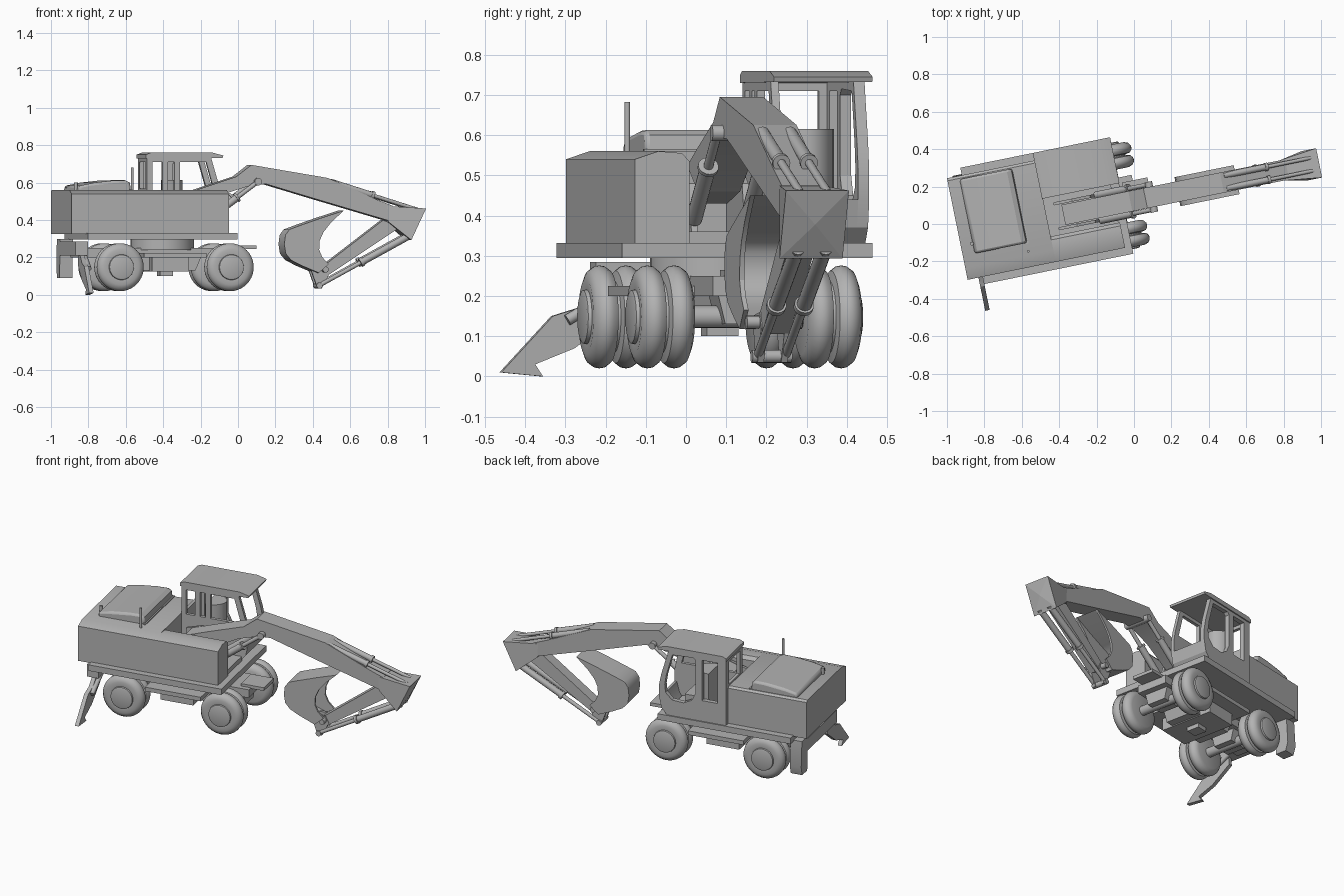
import bpy, bmesh, math
from mathutils import Matrix, Vector

if "Cube" in bpy.data.objects:
    bpy.data.objects.remove(bpy.data.objects["Cube"])

# The machine is modelled along its own axis (u forward, w left), then turned
M = Matrix.Rotation(math.radians(11.5), 4, 'Z') @ Matrix.Translation((0, 0.16, 0))
BW = -0.037                                   # centre line of the boom
GREY = bpy.data.materials.new("machine_grey")
GREY.diffuse_color = (0.45, 0.45, 0.45, 1)
GREY.use_nodes = True
GREY.node_tree.nodes["Principled BSDF"].inputs["Base Color"].default_value = GREY.diffuse_color


def finish(name, bm, smooth=35):
    bmesh.ops.recalc_face_normals(bm, faces=bm.faces)
    for f in bm.faces:
        f.smooth = True
    me = bpy.data.meshes.new(name)
    bm.to_mesh(me)
    bm.free()
    me.set_sharp_from_angle(angle=math.radians(smooth))
    me.materials.append(GREY)
    ob = bpy.data.objects.new(name, me)
    bpy.context.scene.collection.objects.link(ob)
    ob.matrix_world = M
    return ob


def slab(name, loops, axis, a, b, smooth=25):
    """Outline (with optional hole outlines) extruded along an axis from a to b."""
    place = {'w': lambda p, t: (p[0], t, p[1]),
             'u': lambda p, t: (t, p[0], p[1]),
             'z': lambda p, t: (p[0], p[1], t)}[axis]
    bm = bmesh.new()
    for loop in loops:
        vs = [bm.verts.new(place(p, a)) for p in loop]
        for i, v in enumerate(vs):
            bm.edges.new((v, vs[i - 1]))
    bmesh.ops.triangle_fill(bm, edges=bm.edges[:], use_beauty=True)
    ext = bmesh.ops.extrude_face_region(bm, geom=bm.faces[:], use_keep_orig=True)
    d = Vector(place((0, 0), b - a))
    bmesh.ops.translate(bm, vec=d, verts=[g for g in ext['geom'] if isinstance(g, bmesh.types.BMVert)])
    return finish(name, bm, smooth)


def rect(x0, x1, y0, y1):
    return [(x0, y0), (x1, y0), (x1, y1), (x0, y1)]


def box(name, u0, u1, w0, w1, z0, z1):
    return slab(name, [rect(u0, u1, w0, w1)], 'z', z0, z1)


def rod(name, p, q, r, seg=16):
    p, q = Vector(p), Vector(q)
    d = q - p
    bm = bmesh.new()
    bmesh.ops.create_cone(bm, cap_ends=True, segments=seg, radius1=r, radius2=r, depth=d.length)
    bm.transform(Matrix.Translation((p + q) / 2) @ d.to_track_quat('Z', 'Y').to_matrix().to_4x4())
    return finish(name, bm)


def lathe(name, prof, centre, side, seg=40):
    bm = bmesh.new()
    vs = [bm.verts.new((r, side * o, 0)) for r, o in prof]
    es = [bm.edges.new(vs[i:i + 2]) for i in range(len(vs) - 1)]
    bmesh.ops.spin(bm, geom=vs + es, cent=(0, 0, 0), axis=(0, 1, 0), angle=math.tau, steps=seg)
    bmesh.ops.remove_doubles(bm, verts=bm.verts, dist=1e-4)
    bmesh.ops.translate(bm, vec=centre, verts=bm.verts)
    return finish(name, bm, 40)


def ram(name, p, q, r, split=0.55):
    """Hydraulic cylinder: barrel, collar and thinner rod."""
    p, q = Vector(p), Vector(q)
    m = p.lerp(q, split)
    rod(name + "_barrel", p, m, r)
    rod(name + "_collar", m - (q - p) * 0.03, m, r * 1.3)
    rod(name + "_rod", m, q, r * 0.6)


# Twin wheels and axles
TYRE = [(0, -.066), (.095, -.068), (.115, -.060), (.126, -.045), (.128, -.034), (.126, -.022),
        (.115, -.008), (.09, -.003), (.09, .003), (.115, .008), (.126, .022), (.128, .034),
        (.126, .045), (.115, .060), (.095, .068), (.068, .066), (.066, .075), (.058, .078), (0, .078)]
for end, u in (("front", -.06), ("rear", -.66)):
    for tag, s in (("right", -1), ("left", 1)):
        lathe(f"{end}_{tag}_wheels", TYRE, (u, s * .212, .148), s)
    rod(end + "_axle", (u, -.2, .148), (u, .2, .148), .028)
    slab(end + "_axle_mount", [[(-.06, .13), (.06, .13), (.09, .25), (-.09, .25)]], 'u', u - .06, u + .06)

# Chassis
slab("chassis", [[(-.86, .2), (-.55, .2), (-.52, .13), (-.22, .13), (-.19, .2), (.04, .2),
                  (.04, .25), (-.86, .25)]], 'w', -.1, .1)
box("belly_pan", -.47, -.27, -.17, .17, .125, .2)
box("belly_hatch", -.40, -.33, -.04, .04, .1, .13)
for s in (-1, 1):
    box("side_rail", -.53, -.19, min(s * .1, s * .25), max(s * .1, s * .25), .2, .225)
box("front_step", -.02, .12, -.07, .07, .245, .265)
rod("slew_ring", (-.38, 0, .24), (-.38, 0, .3), .17, 32)

# Rear stabilisers: right one lowered, left one folded up
box("stabiliser_beam", -.9, -.83, -.22, .26, .21, .285)
slab("right_stabiliser", [[(-.16, .26), (-.26, .17), (-.325, .15), (-.456, .01), (-.35, 0),
                           (-.37, .03), (-.27, .07), (-.15, .16)]], 'u', -.872, -.848)
slab("left_stabiliser", [[(.19, .30), (.275, .30), (.285, .14), (.27, .09), (.2, .09)]], 'u', -.9, -.83)
rod("stabiliser_ram", (-.84, -.1, .25), (-.84, -.29, .14), .014)

# Upper body
box("base_plate", -.85, -.035, -.315, .32, .295, .332)
SHELL = [(-.275, .325), (-.275, .54), (-.215, .56), (.265, .56), (.279, .55), (.279, .325)]
slab("engine_housing", [SHELL], 'u', -.931, -.45)
slab("right_housing", [[(-.275, .33), (-.275, .54), (-.215, .56), (-.155, .555),
                        (-.137, .535), (-.137, .33)]], 'u', -.45, -.072)
hood = slab("engine_hood", [[(-.868, .55), (-.862, .583), (-.78, .6), (-.68, .611), (-.61, .613),
                             (-.585, .6), (-.577, .55)]], 'w', -.145, .26)
bev = hood.modifiers.new("soft_ends", 'BEVEL')
bev.width, bev.segments, bev.limit_method, bev.angle_limit = .012, 2, 'ANGLE', math.radians(60)
box("hood_seam", -.588, -.572, -.15, .264, .558, .566)
rod("exhaust", (-.583, -.19, .55), (-.583, -.19, .682), .007, 12)
rod("hood_catch", (-.87, -.09, .55), (-.87, -.09, .6), .01, 12)
box("boom_well_floor", -.45, -.08, -.137, .08, .33, .36)

# Cab
SIDE = [(-.45, .33), (-.09, .33), (-.055, .37), (-.04, .44), (-.04, .51), (-.054, .58), (-.1, .737), (-.45, .737)]
DOOR = [(-.265, .50), (-.24, .45), (-.19, .425), (-.12, .43), (-.08, .47), (-.075, .52),
        (-.085, .58), (-.122, .71), (-.25, .715), (-.265, .7)]
slab("cab_left_side", [SIDE, DOOR, rect(-.4, -.305, .46, .71)], 'w', .285, .313)
slab("cab_right_side", [SIDE, [(-.27, .56), (-.083, .56), (-.125, .71), (-.27, .71)],
                        rect(-.335, -.3, .56, .71), rect(-.42, -.365, .56, .71)], 'w', .075, .095)
slab("cab_back", [rect(.09, .29, .33, .737), rect(.115, .265, .57, .71)], 'u', -.45, -.43)
slab("cab_front_panel", [[(-.1, .33), (-.09, .33), (-.055, .37), (-.04, .44), (-.055, .44),
                          (-.07, .38)]], 'w', .09, .29)
slab("cab_roof", [[(-.455, .73), (-.455, .75), (-.43, .76), (-.09, .76), (-.033, .745), (-.037, .732)]],
     'w', .07, .32)
box("cab_floor", -.45, -.09, .08, .3, .33, .36)
box("seat_base", -.33, -.18, .13, .27, .36, .46)
slab("seat_back", [[(-.33 + .1 * math.sin(a * math.pi / 12), .205 - .075 * math.cos(a * math.pi / 12))
                    for a in range(13)]], 'z', .44, .615, 40)

# Boom
slab("boom", [[(-.36, .43), (-.36, .51), (-.2, .565), (.005, .632), (.087, .695), (.505, .625), (.77, .51),
               (.86, .475), (.86, .39), (.43, .515), (.17, .592), (.1, .59), (-.03, .55), (-.2, .46)]],
     'w', BW - .055, BW + .055, 12)
for s in (-1, 1):
    w = BW + s * .068
    slab("boom_bracket", [[(-.4, .35), (-.16, .35), (-.2, .48), (-.3, .53), (-.4, .5)]],
         'w', w - .008, w + .008)
    ram("boom_ram", (-.17, w, .39), (.12, w, .605), .02, .62)
    rod("boom_pin", (.12, BW, .605), (.12, w + s * .015, .605), .02)
    w = BW + s * .035
    ram("arm_ram", (.52, w, .605), (1.0, w, .455), .017, .5)
    ram("bucket_ram", (.96, w, .32), (.46, w, .05), .019, .55)

# Arm with flared head
bm = bmesh.new()
rear = [(.83, .475, .055), (.835, .39, .055)]
front = [(1.035, .462, .08), (.955, .293, .08)]
bm_v = [bm.verts.new((u, BW + s * h, z)) for (u, z, h) in
        (rear[0], rear[1], front[1], front[0]) for s in (-1, 1)]
for i in range(4):
    a, b = 2 * i, 2 * ((i + 1) % 4)
    face = bm.faces.new((bm_v[a], bm_v[a + 1], bm_v[b + 1], bm_v[b]))
    if i == 2:
        nose = face
for s in (0, 1):
    bm.faces.new([bm_v[2 * i + s] for i in range(4)])
res = bmesh.ops.poke(bm, faces=[nose])
res['verts'][0].co.x += .012
finish("arm_head", bm, 3)
slab("arm", [[(.81, .40), (.90, .36), (.51, .105), (.465, .14)]], 'w', BW - .035, BW + .035)

# Bucket: curved shell, side plates, and link to the arm
OUTER = [(.585, .45), (.46, .41), (.35, .372), (.29, .35), (.268, .32), (.262, .27), (.27, .22),
         (.30, .185), (.36, .155), (.45, .118)]
SHELL_IN = [(.46, .135), (.37, .17), (.31, .2), (.283, .23), (.275, .27), (.28, .31), (.3, .338),
            (.36, .36), (.46, .397)]
CHEEK = [(.505, .165), (.47, .2), (.452, .24), (.455, .29), (.475, .335), (.515, .385)]
slab("bucket_shell", [OUTER + SHELL_IN], 'w', BW - .078, BW + .078, 40)
for s in (-1, 1):
    w = BW + s * .073
    slab("bucket_side", [OUTER + CHEEK], 'w', w - .006, w + .006)
    w = BW + s * .03
    slab("bucket_link", [[(.41, .15), (.50, .16), (.52, .12), (.475, .035), (.45, .04)]],
         'w', w - .008, w + .008)
rod("bucket_pin", (.46, BW - .05, .05), (.46, BW + .05, .05), .016)
rod("arm_pin", (.49, BW - .07, .135), (.49, BW + .07, .135), .016)
